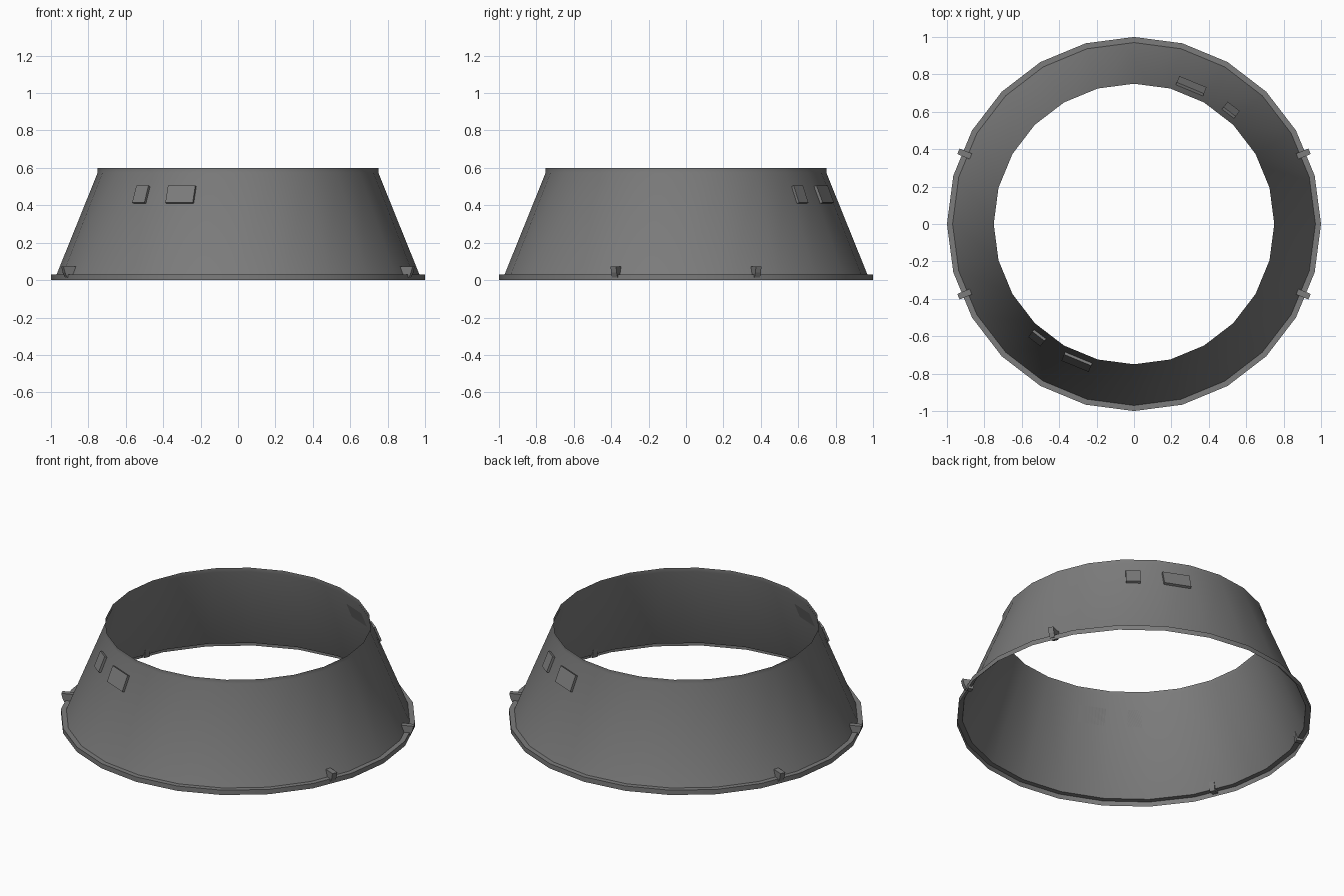
import bpy, bmesh, math
from mathutils import Vector

if "Cube" in bpy.data.objects:
    bpy.data.objects.remove(bpy.data.objects["Cube"])

SIDES = 24
R_LOW, Z_LOW = 0.97, 0.03     # foot of the cone wall
R_TOP, Z_TOP = 0.75, 0.575    # head of the cone wall

grey = bpy.data.materials.new("mid_grey")
grey.diffuse_color = (0.2, 0.2, 0.2, 1)
grey.use_nodes = True
grey.node_tree.nodes["Principled BSDF"].inputs["Base Color"].default_value = grey.diffuse_color


def finish(name, bm, smooth=False, fix_normals=True):
    if fix_normals:
        bmesh.ops.recalc_face_normals(bm, faces=bm.faces)
    mesh = bpy.data.meshes.new(name)
    bm.to_mesh(mesh)
    bm.free()
    mesh.materials.append(grey)
    ob = bpy.data.objects.new(name, mesh)
    bpy.context.collection.objects.link(ob)
    if smooth:
        bpy.ops.object.select_all(action='DESELECT')
        ob.select_set(True)
        bpy.context.view_layer.objects.active = ob
        bpy.ops.object.shade_smooth_by_angle(angle=math.radians(30))
    return ob


def prism(name, near, far):
    """Solid between two matching outlines."""
    bm = bmesh.new()
    a = [bm.verts.new(p) for p in near]
    b = [bm.verts.new(p) for p in far]
    bm.faces.new(a)
    bm.faces.new(b[::-1])
    for i in range(len(a)):
        j = (i + 1) % len(a)
        bm.faces.new((a[i], b[i], b[j], a[j]))
    return finish(name, bm)


def frame(deg):
    """Outward and sideways directions at an angle around the ring."""
    a = math.radians(deg)
    return Vector((math.cos(a), math.sin(a), 0)), Vector((-math.sin(a), math.cos(a), 0))


# Thin open shell: flange wall, flange step, cone wall, top collar
profile = [(1.0, 0), (1.0, Z_LOW), (R_LOW, Z_LOW), (R_TOP, Z_TOP), (R_TOP, 0.6)]
bm = bmesh.new()
rings = [[bm.verts.new((r * math.cos(2 * math.pi * i / SIDES),
                        r * math.sin(2 * math.pi * i / SIDES), z))
          for i in range(SIDES)] for r, z in profile]
for lo, hi in zip(rings, rings[1:]):
    for i in range(SIDES):
        j = (i + 1) % SIDES
        bm.faces.new((lo[i], lo[j], hi[j], hi[i]))
finish("ring_shell", bm, smooth=True, fix_normals=False)


# Raised panels lying on the sloped facets, repeated half a turn round
def panel(name, deg, shift, width, thick=0.015, length=0.098, z=0.455):
    n, t = frame(deg)
    flat = math.cos(math.pi / SIDES)
    r = (R_LOW + (R_TOP - R_LOW) * (z - Z_LOW) / (Z_TOP - Z_LOW)) * flat
    up = (n * (R_TOP - R_LOW) * flat + Vector((0, 0, Z_TOP - Z_LOW))).normalized()
    out = t.cross(up).normalized()
    c = n * r + t * shift + Vector((0, 0, z))
    base = [c + t * sx * width / 2 + up * sy * length / 2
            for sx, sy in ((-1, -1), (1, -1), (1, 1), (-1, 1))]
    prism(name, base, [p + out * thick for p in base])


for side, turn in (("front", 0), ("back", 180)):
    panel(side + "_large_panel", 247.5 + turn, 0, 0.158)
    panel(side + "_small_panel", 232.5 + turn, -0.04, 0.082)

# Four hook clips over the flange
hook = [(0.945, 0.072), (1.016, 0.072), (1.008, 0.04), (0.995, 0.015), (0.955, 0.015)]
for k, deg in enumerate((22.5, 157.5, 202.5, 337.5)):
    n, t = frame(deg)
    pts = [n * r + Vector((0, 0, z)) for r, z in hook]
    prism("flange_clip_%d" % (k + 1), [p - t * 0.016 for p in pts], [p + t * 0.016 for p in pts])
